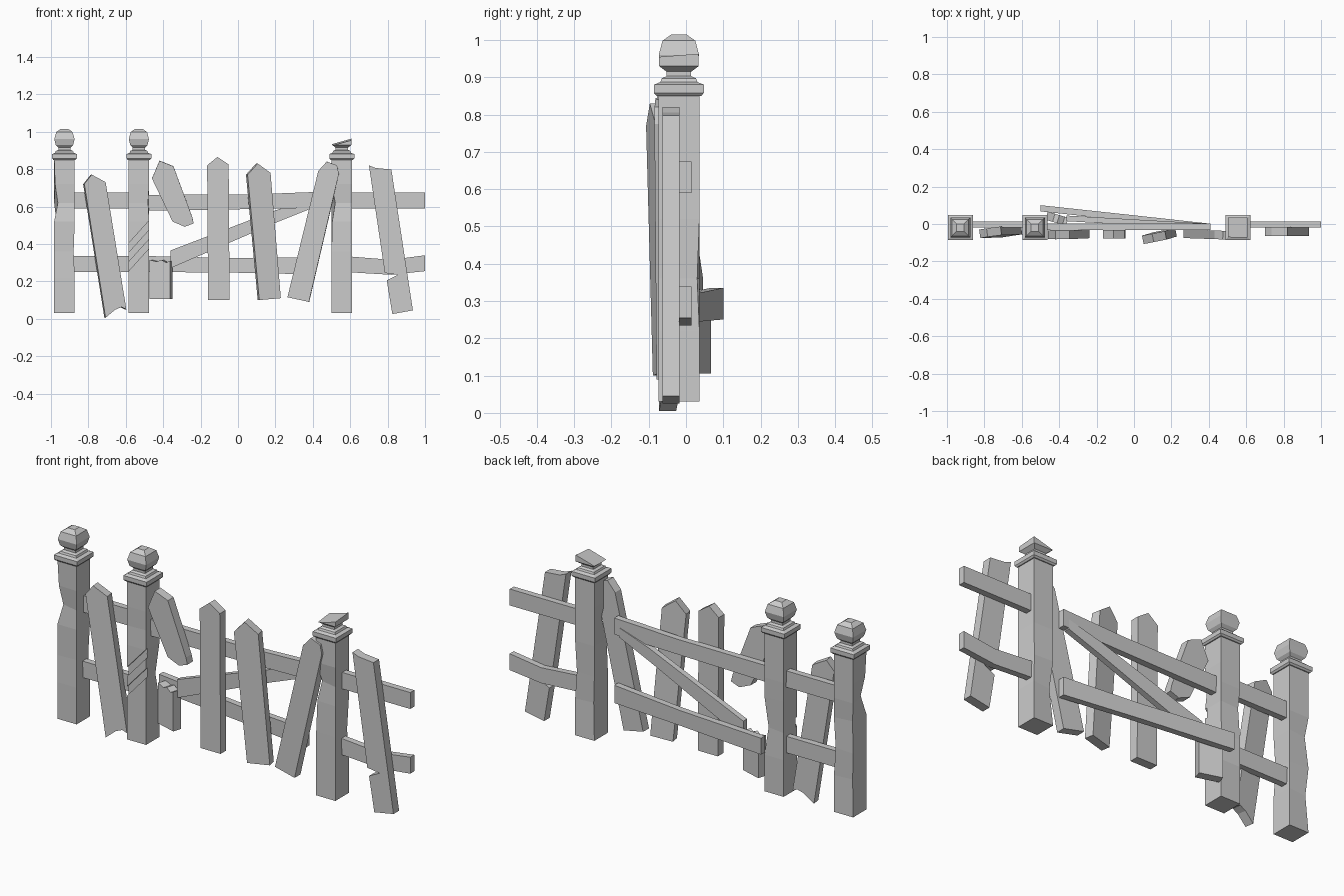
import bpy, bmesh
from math import radians
from mathutils import Matrix, Vector

if "Cube" in bpy.data.objects:
    bpy.data.objects.remove(bpy.data.objects["Cube"])


def finish(name, bm):
    bmesh.ops.recalc_face_normals(bm, faces=bm.faces)
    me = bpy.data.meshes.new(name)
    bm.to_mesh(me)
    bm.free()
    ob = bpy.data.objects.new(name, me)
    bpy.context.collection.objects.link(ob)
    return ob


def loft(rings):
    """Skin a list of equal-sized rings and cap both ends."""
    bm = bmesh.new()
    vs = [[bm.verts.new(p) for p in r] for r in rings]
    n = len(vs[0])
    for a, b in zip(vs, vs[1:]):
        for i in range(n):
            j = (i + 1) % n
            bm.faces.new((a[i], a[j], b[j], b[i]))
    bm.faces.new(vs[0])
    bm.faces.new(vs[-1])
    return bm


CORNERS = [(-1, -1), (1, -1), (1, 1), (-1, 1)]
PY = -0.019


def square(x, y, z, h):
    return [(x + cx * h, y + cy * h, z) for cx, cy in CORNERS]


def post(name, x, chips, broken=False):
    # shaft with worn corners: chips maps (ring, corner) to an inset
    zs = [0.03, 0.22, 0.36, 0.52, 0.62, 0.72, 0.86]
    rings = []
    for k, z in enumerate(zs):
        ring = square(x, PY, z, 0.055)
        for c, (cx, cy) in enumerate(CORNERS):
            d = chips.get((k, c), 0)
            px, py, pz = ring[c]
            ring[c] = (px - cx * d, py - cy * d, pz)
        rings.append(ring)
    shaft = finish(name + "_shaft", loft(rings))
    # square collar, neck and faceted ball finial
    prof = [(0.060, 0.850), (0.067, 0.858), (0.067, 0.880), (0.050, 0.887),
            (0.046, 0.897), (0.033, 0.903), (0.033, 0.915), (0.046, 0.928),
            (0.054, 0.960), (0.044, 0.998), (0.020, 1.015)]
    if broken:
        prof = prof[:7] + [(0.053, 0.930), (0.053, 0.99)]
    bm = loft([square(x, PY, z, h) for h, z in prof])
    if broken:
        geom = bm.verts[:] + bm.edges[:] + bm.faces[:]
        bmesh.ops.bisect_plane(bm, geom=geom, plane_co=(x, PY, 0.944),
                               plane_no=(-0.28, -0.08, 1), clear_outer=True)
        bmesh.ops.holes_fill(bm, edges=[e for e in bm.edges if e.is_boundary])
    finish(name + "_finial", bm)
    return shaft


# posts
post("left_post", -0.928, {(4, 0): 0.02, (5, 0): 0.005, (2, 1): 0.006, (3, 3): 0.012,
                           (1, 3): 0.01, (2, 2): 0.006})
gate_post = post("middle_post", -0.53, {(2, 2): 0.014, (4, 1): 0.006, (3, 3): 0.006})
post("right_post", 0.555, {(4, 0): 0.02, (3, 0): 0.004, (1, 3): 0.012, (2, 2): 0.006}, True)

# slanted rope-worn grooves in the front of the middle post
for i, z in enumerate((0.34, 0.44)):
    bm = bmesh.new()
    bmesh.ops.create_cube(bm, size=1, matrix=Matrix.Translation((-0.53, PY - 0.062, z))
                          @ Matrix.Rotation(radians(-48), 4, 'Y')
                          @ Matrix.Diagonal((0.4, 0.038, 0.032, 1)))
    cutter = finish(f"groove_cutter_{i + 1}", bm)
    cutter.hide_render = True
    cutter.hide_viewport = True
    mod = gate_post.modifiers.new("groove", 'BOOLEAN')
    mod.operation = 'DIFFERENCE'
    mod.object = cutter


def rail(name, pts, t=0.033):
    # pts: x, y, z centre and height at each station
    finish(name, loft([[(x, y - t / 2, z - h / 2), (x, y + t / 2, z - h / 2),
                        (x, y + t / 2, z + h / 2), (x, y - t / 2, z + h / 2)]
                       for x, y, z, h in pts]))


# rails and brace
rail("left_upper_rail", [(-0.9, -0.002, 0.632, 0.085), (-0.54, -0.002, 0.632, 0.085)])
rail("left_lower_rail", [(-0.9, -0.002, 0.293, 0.085), (-0.54, -0.002, 0.293, 0.085)])
rail("right_upper_rail", [(0.56, -0.002, 0.632, 0.085), (1, -0.002, 0.632, 0.085)])
rail("right_lower_rail", [(0.56, -0.002, 0.293, 0.085), (0.82, -0.002, 0.275, 0.08),
                          (1, -0.002, 0.297, 0.085)])
rail("middle_upper_rail", [(-0.49, -0.015, 0.62, 0.085), (0.05, -0.015, 0.625, 0.078),
                           (0.41, -0.015, 0.635, 0.085)])
rail("middle_lower_rail", [(-0.5, 0.084, 0.293, 0.085), (0, 0.03, 0.285, 0.078),
                           (0.41, -0.015, 0.283, 0.092)])
rail("brace", [(-0.36, 0.030, 0.318, 0.095), (0.2, -0.002, 0.546, 0.067),
               (0.38, -0.012, 0.61, 0.05)], 0.03)


def picket(name, outline, y, turn=0, lean=0, t=0.046):
    """Extrude an x-z outline, then twist about z and lean about x."""
    bm = bmesh.new()
    f = bm.faces.new([bm.verts.new((x, -t / 2, z)) for x, z in outline])
    r = bmesh.ops.extrude_face_region(bm, geom=[f])
    new = [v for v in r["geom"] if isinstance(v, bmesh.types.BMVert)]
    bmesh.ops.translate(bm, vec=(0, t, 0), verts=new)
    n = len(outline)
    c = Vector((sum(p[0] for p in outline) / n, 0, sum(p[1] for p in outline) / n))
    m = (Matrix.Translation(c + Vector((0, y, 0))) @ Matrix.Rotation(radians(turn), 4, 'Z')
         @ Matrix.Rotation(radians(lean), 4, 'X') @ Matrix.Translation(-c))
    bmesh.ops.transform(bm, matrix=m, verts=bm.verts)
    finish(name, bm)


# pickets, left to right
picket("picket_1", [(-.825, .72), (-.785, .77), (-.71, .73), (-.60, .05), (-.625, .062),
                    (-.66, .048), (-.712, .005)], -0.042, 8, -1)
picket("hanging_picket", [(-.46, .75), (-.42, .845), (-.345, .815), (-.245, .545),
                          (-.237, .51), (-.285, .492), (-.35, .52)], -0.055, 0, 1)
picket("picket_3", [(-.16, .10), (-.165, .82), (-.11, .865), (-.05, .825), (-.045, .10)], -0.055)
picket("picket_4", [(.045, .77), (.10, .83), (.17, .78), (.227, .11), (.11, .10)], -0.066, 11, 0.5)
picket("picket_5", [(.265, .115), (.38, .09), (.54, .775), (.53, .82), (.475, .84),
                    (.43, .79)], -0.058, -2)
picket("split_picket", [(.70, .82), (.735, .806), (.82, .798), (.935, .045), (.825, .025),
                        (.795, .205), (.855, .235), (.785, .245)], -0.04)
picket("broken_stub", [(-.47, .105), (-.47, .315), (-.43, .305), (-.405, .315), (-.375, .30),
                       (-.355, .31), (-.355, .105)], 0.027, -17, 0, 0.045)
